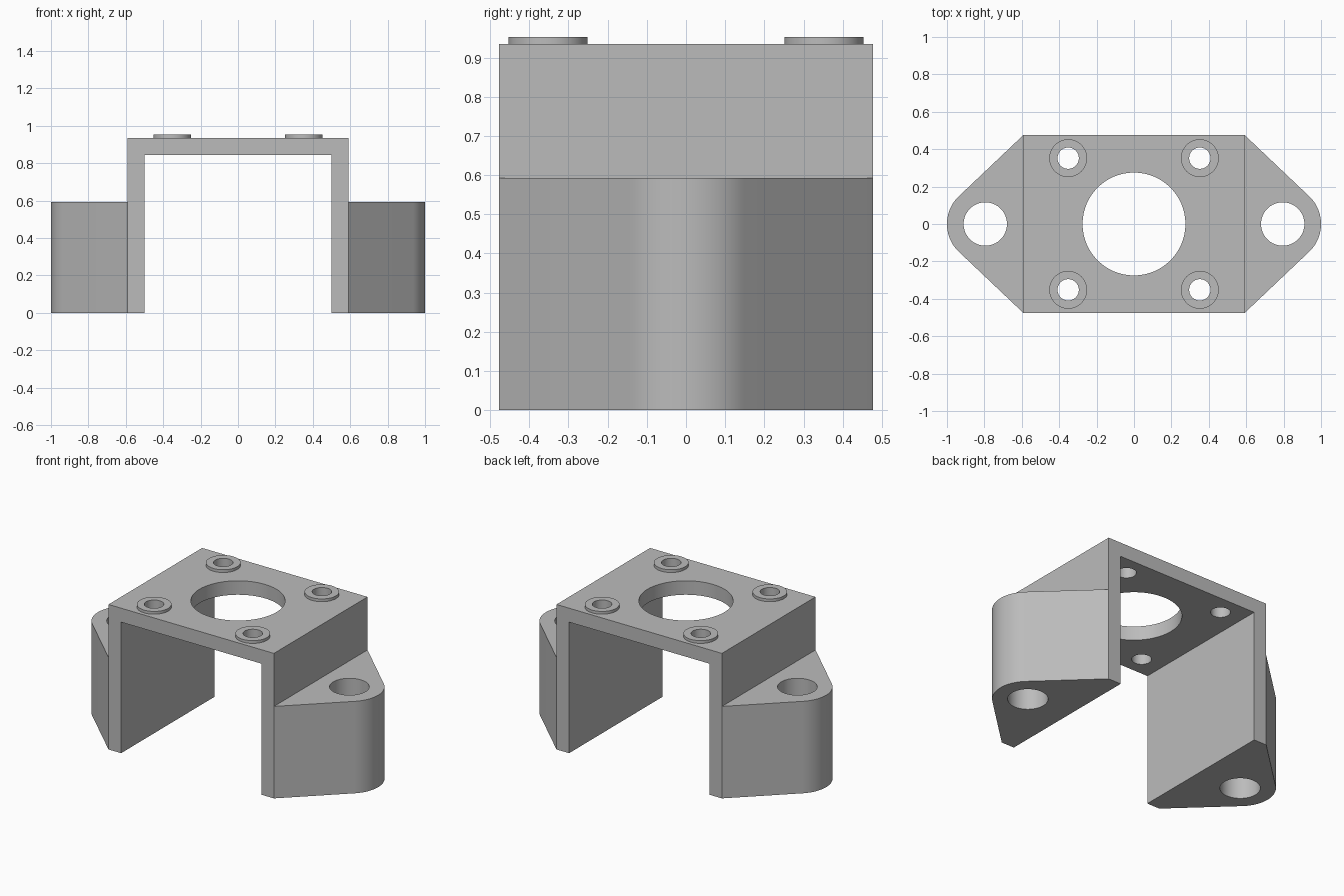
import bpy, bmesh, math

if "Cube" in bpy.data.objects:
    bpy.data.objects.remove(bpy.data.objects["Cube"], do_unlink=True)

# Main dimensions
HALF_W, INNER_W, HALF_D = 0.59, 0.5, 0.477
TOP, UNDER, EAR_TOP, BOSS_TOP = 0.935, 0.845, 0.593, 0.953
EAR_X, EAR_R, BOLT_R = 0.795, 0.205, 0.116
BOSS_POS, BOSS_R, SCREW_R, BORE_R = 0.352, 0.101, 0.057, 0.275

grey = bpy.data.materials.new("plain_grey")
grey.use_nodes = True
grey.diffuse_color = (0.5, 0.5, 0.5, 1)
grey.node_tree.nodes["Principled BSDF"].inputs["Base Color"].default_value = (0.5, 0.5, 0.5, 1)


def prism(name, points, direction):
    """Extrude a closed outline of 3D points along a direction."""
    bm = bmesh.new()
    face = bm.faces.new([bm.verts.new(p) for p in points])
    grown = bmesh.ops.extrude_face_region(bm, geom=[face])
    verts = [g for g in grown["geom"] if isinstance(g, bmesh.types.BMVert)]
    bmesh.ops.translate(bm, verts=verts, vec=direction)
    bmesh.ops.recalc_face_normals(bm, faces=bm.faces)
    mesh = bpy.data.meshes.new(name)
    bm.to_mesh(mesh)
    bm.free()
    mesh.materials.append(grey)
    obj = bpy.data.objects.new(name, mesh)
    bpy.context.collection.objects.link(obj)
    return obj


def cylinder(name, x, y, radius, z0, z1, sides=64):
    ring = [(x + radius * math.cos(i * math.tau / sides),
             y + radius * math.sin(i * math.tau / sides), z0) for i in range(sides)]
    return prism(name, ring, (0, 0, z1 - z0))


def combine(target, tool, operation):
    """Apply a boolean and remove the tool object."""
    mod = target.modifiers.new("combine", "BOOLEAN")
    mod.object, mod.operation, mod.solver = tool, operation, "EXACT"
    bpy.context.view_layer.objects.active = target
    bpy.ops.object.modifier_apply(modifier=mod.name)
    bpy.data.objects.remove(tool, do_unlink=True)


# Channel shaped bracket
right_half = [(INNER_W, UNDER), (INNER_W, 0), (HALF_W, 0), (HALF_W, TOP)]
outline = right_half + [(-x, z) for x, z in reversed(right_half)]
bracket = prism("mounting_bracket", [(x, -HALF_D, z) for x, z in outline], (0, 2 * HALF_D, 0))

# Rounded ears, sides tangent to the end arc
dx, dy = HALF_W - EAR_X, HALF_D
tangent = math.atan2(dy, dx) - math.acos(EAR_R / math.hypot(dx, dy))
arc = [tangent * (i / 16 - 1) for i in range(33)]
for side in (-1, 1):
    pts = [(HALF_W, HALF_D), (INNER_W, HALF_D), (INNER_W, -HALF_D), (HALF_W, -HALF_D)]
    pts += [(EAR_X + EAR_R * math.cos(a), EAR_R * math.sin(a)) for a in arc]
    ear = prism("ear", [(side * x, y, 0) for x, y in pts], (0, 0, EAR_TOP))
    combine(bracket, ear, "UNION")
    combine(bracket, cylinder("bolt_hole", side * EAR_X, 0, BOLT_R, -0.1, 0.7), "DIFFERENCE")

# Raised bosses with screw holes
for sx in (-1, 1):
    for sy in (-1, 1):
        x, y = sx * BOSS_POS, sy * BOSS_POS
        combine(bracket, cylinder("boss", x, y, BOSS_R, 0.9, BOSS_TOP), "UNION")
        combine(bracket, cylinder("screw_hole", x, y, SCREW_R, 0.8, 1.1), "DIFFERENCE")

# Central bore
combine(bracket, cylinder("bore", 0, 0, BORE_R, 0.8, 1.1, 96), "DIFFERENCE")

bpy.ops.object.select_all(action="DESELECT")
bracket.select_set(True)
bpy.context.view_layer.objects.active = bracket
bpy.ops.object.shade_smooth_by_angle(angle=math.radians(30))
